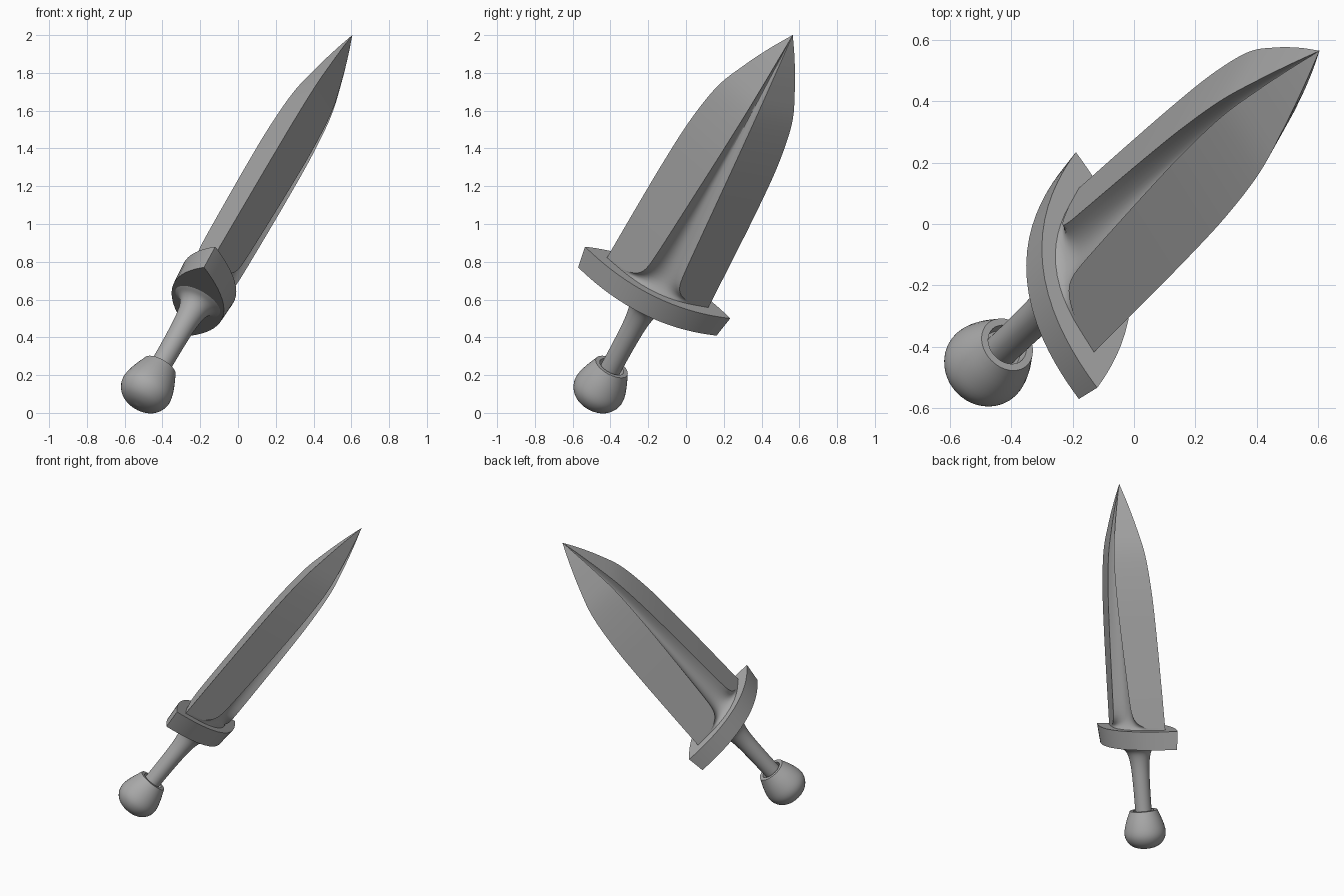
import bpy, bmesh, math
from mathutils import Vector, Matrix

if "Cube" in bpy.data.objects:
    bpy.data.objects.remove(bpy.data.objects["Cube"])

# Local frame: x = blade width, y = blade thickness, z = along the dagger, origin on guard top
axis = Vector((0.4537, 0.4268, 0.782)).normalized()
wide = Vector((-0.081, 0.894, -0.441))
wide = (wide - axis * wide.dot(axis)).normalized()
thick = axis.cross(wide)
frame = Matrix((wide, thick, axis)).transposed().to_4x4()
frame.translation = Vector((-0.155, -0.15, 0.69))

steel = bpy.data.materials.new("grey_steel")
steel.diffuse_color = (0.4, 0.4, 0.4, 1)
steel.use_nodes = True
steel.node_tree.nodes["Principled BSDF"].inputs["Base Color"].default_value = steel.diffuse_color


def finish(name, bm, angle=30):
    bmesh.ops.remove_doubles(bm, verts=bm.verts, dist=1e-5)
    bmesh.ops.recalc_face_normals(bm, faces=bm.faces)
    bm.transform(frame)
    mesh = bpy.data.meshes.new(name)
    bm.to_mesh(mesh)
    bm.free()
    mesh.materials.append(steel)
    ob = bpy.data.objects.new(name, mesh)
    bpy.context.collection.objects.link(ob)
    bpy.ops.object.select_all(action='DESELECT')
    ob.select_set(True)
    bpy.context.view_layer.objects.active = ob
    bpy.ops.object.shade_smooth_by_angle(angle=math.radians(angle))
    return ob


def loft(name, rings, angle=30):
    """Skin a stack of closed rings and cap both ends."""
    bm = bmesh.new()
    rows = [[bm.verts.new(p) for p in r] for r in rings]
    n = len(rows[0])
    for a, b in zip(rows, rows[1:]):
        for i in range(n):
            j = (i + 1) % n
            bm.faces.new((a[i], a[j], b[j], b[i]))
    bm.faces.new(rows[0][::-1])
    bm.faces.new(rows[-1])
    return finish(name, bm, angle)


def lathe(name, profile, sides=40, angle=35):
    rings = [[(r * math.cos(2 * math.pi * i / sides), r * math.sin(2 * math.pi * i / sides), z)
              for i in range(sides)] for r, z in profile]
    return loft(name, rings, angle)


def smooth_curve(pts, steps=5):
    """Catmull-Rom through 2D points."""
    out = []
    p = [Vector(q) for q in pts]
    p = [2 * p[0] - p[1]] + p + [2 * p[-1] - p[-2]]
    for a, b, c, d in zip(p, p[1:], p[2:], p[3:]):
        for k in range(steps):
            t = k / steps
            out.append(0.5 * (2 * b + (c - a) * t + (2 * a - 5 * b + 4 * c - d) * t * t
                              + (3 * b - a - 3 * c + d) * t ** 3))
    return out + [p[-2]]


# Blade: diamond section with a hollow groove that flares into the guard
LENGTH = 1.675
outline = smooth_curve([(0, 0.30), (0.35, 0.291), (0.67, 0.28), (0.95, 0.262), (1.2, 0.222),
                        (1.38, 0.153), (1.54, 0.076), (LENGTH, 0.0006)], 6)


def half_width(s):
    for a, b in zip(outline, outline[1:]):
        if s <= b.x:
            return a.y + (b.y - a.y) * (s - a.x) / (b.x - a.x)
    return outline[-1].y


def blade_ring(s):
    w = half_width(max(s, 0))
    flare = math.exp(-max(s, 0) / 0.035)
    g = min(0.1 * (1 - s / LENGTH) + 0.13 * flare, 0.8 * w) + 1e-5
    lip = 0.6 * (w - g)
    side = [(w, 0)]
    for i in range(13):
        q = 1 - i / 6
        side.append((g * q, lip * (0.55 + 0.45 * q * q) + 0.09 * flare * (1 - q * q)))
    return [(x, y, s) for x, y in side] + [(-x, -y, s) for x, y in side]


stations = [-0.03, 0, 0.01, 0.02, 0.03, 0.045, 0.06, 0.08, 0.1, 0.13, 0.17]
stations += [p.x for p in outline if p.x > 0.19]
loft("blade", [blade_ring(s) for s in stations], 25)


# Guard: pointed lens block, slightly larger on top
def lens(w, h, z, n=24):
    xs = [w * math.cos(math.pi * i / n) for i in range(n)]
    up = [(x, h * (1 - (x / w) ** 2), z) for x in xs]
    return up + [(-x, -y, z) for x, y, z in up]


loft("guard", [lens(0.41, 0.154, -0.128), lens(0.43, 0.162, 0)], 30)

# Handle: slim grip flaring into the guard
lathe("handle", [(p.x, p.y) for p in smooth_curve(
    [(0.056, -0.64), (0.056, -0.5), (0.058, -0.38), (0.063, -0.27),
     (0.076, -0.19), (0.098, -0.15), (0.135, -0.127)])])

# Pommel: rounded bulb with an open collar around the handle
bulb = smooth_curve([(0.001, -0.835), (0.06, -0.826), (0.105, -0.802), (0.133, -0.762),
                     (0.14, -0.715), (0.125, -0.65), (0.094, -0.57)], 4)
lathe("pommel", [(p.x, p.y) for p in bulb] + [(0.07, -0.57), (0.066, -0.61), (0.03, -0.61)])
